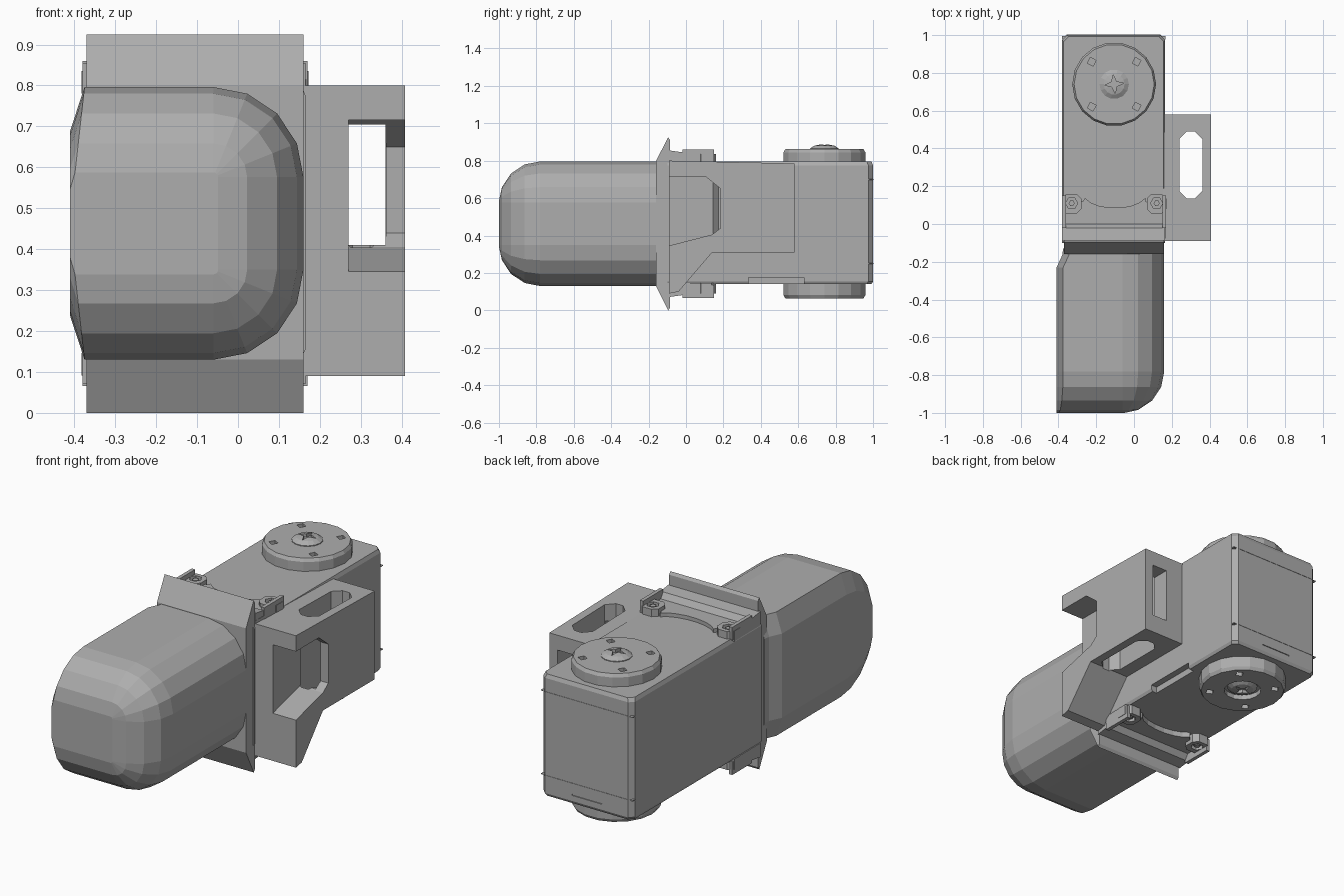
import bpy, bmesh, math
from mathutils import Vector

if "Cube" in bpy.data.objects:
    bpy.data.objects.remove(bpy.data.objects["Cube"])

grey = bpy.data.materials.new("plain grey")
grey.diffuse_color = (0.42, 0.42, 0.42, 1)
grey.use_nodes = True
grey.node_tree.nodes["Principled BSDF"].inputs["Base Color"].default_value = grey.diffuse_color
ZC = 0.463  # middle height of the joint


def finish(name, bm):
    bmesh.ops.recalc_face_normals(bm, faces=bm.faces)
    me = bpy.data.meshes.new(name)
    bm.to_mesh(me)
    bm.free()
    me.materials.append(grey)
    ob = bpy.data.objects.new(name, me)
    bpy.context.collection.objects.link(ob)
    return ob


def loft(name, rings):
    bm = bmesh.new()
    vs = [[bm.verts.new(p) for p in r] for r in rings]
    n = len(rings[0])
    for a, b in zip(vs, vs[1:]):
        for i in range(n):
            bm.faces.new((a[i], a[(i + 1) % n], b[(i + 1) % n], b[i]))
    bm.faces.new(vs[0][::-1])
    bm.faces.new(vs[-1])
    return finish(name, bm)


def prism(name, pts, lo, hi, axis="z"):
    put = {"z": lambda a, b, h: (a, b, h), "x": lambda a, b, h: (h, a, b)}[axis]
    return loft(name, [[put(a, b, h) for a, b in pts] for h in (lo, hi)])


def rect(x0, x1, y0, y1, c=0):
    if not c:
        return [(x0, y0), (x1, y0), (x1, y1), (x0, y1)]
    return [(x0 + c, y0), (x1 - c, y0), (x1, y0 + c), (x1, y1 - c),
            (x1 - c, y1), (x0 + c, y1), (x0, y1 - c), (x0, y0 + c)]


def ngon(cx, cy, r, n, rot=0, r2=None):
    return [(cx + (r if i % 2 == 0 or r2 is None else r2) * math.cos(rot + 2 * math.pi * i / n),
             cy + (r if i % 2 == 0 or r2 is None else r2) * math.sin(rot + 2 * math.pi * i / n))
            for i in range(n)]


def cut(ob, *cutters):
    for c in cutters:
        c.hide_render = True
        m = ob.modifiers.new("cut", "BOOLEAN")
        m.operation, m.solver, m.object = "DIFFERENCE", "EXACT", c
    dg = bpy.context.evaluated_depsgraph_get()
    me = bpy.data.meshes.new_from_object(ob.evaluated_get(dg))
    ob.modifiers.clear()
    ob.data = me
    for c in cutters:
        bpy.data.objects.remove(c)
    return ob


def flip(ob, name):
    """Copy mirrored to the underside."""
    bm = bmesh.new()
    bm.from_mesh(ob.data)
    for v in bm.verts:
        v.co.z = 2 * ZC - v.co.z
    return finish(name, bm)


# Rounded finger link: full corners on the right, bevelled flat on the left
def finger_ring(y, t, xl=-0.41):
    r = 0.22
    c = r * math.cos(t)
    h, cx = 0.333 - r + c, 0.16 - r
    k = 0.035 * (0.3 + 0.7 * math.cos(t))
    pts = []
    for s in (-1, 1):
        arc = [(cx + c * math.sin(a), s * (0.333 - r + c * math.cos(a)))
               for a in [math.radians(d) for d in (0, 22, 45, 68, 90)]]
        side = [(xl, s * h * 0.68), (xl + k, s * h)] + arc
        pts += side if s < 0 else side[::-1]
    return [(x, y, ZC + z) for x, z in pts]


rings = [finger_ring(-0.13, 0, -0.375), finger_ring(-0.165, 0, -0.38), finger_ring(-0.23, 0)]
rings += [finger_ring(-0.78 - 0.22 * math.sin(t), t)
          for t in [math.radians(d) for d in (0, 22, 45, 68, 87)]]
loft("finger_link", rings)

# Flared collar between finger and body
prism("collar", [(-0.16, 0.13), (-0.095, 0.0), (-0.085, 0.015), (-0.085, 0.91),
                 (-0.095, 0.925), (-0.16, 0.80)], -0.37, 0.16, "x")

# Main housing with chamfered rear corners
foot = [(-0.38, -0.1), (0.165, -0.1), (0.165, 0.975), (0.14, 1.0), (-0.355, 1.0), (-0.38, 0.975)]


def slab(z, d=0):
    return [(x + (d if x < -0.1 else -d), y - (d if y > 0 else 0), z) for x, y in foot]


body = loft("housing", [slab(0.14, 0.008), slab(0.155), slab(0.775), slab(0.795, 0.008)])
cut(body,
    prism("groove_side", rect(0.335, 0.63, 0.1, 0.175), 0.13, 0.3, "x"),
    prism("groove_rear", rect(-0.2, -0.02, 0.995, 1.1), 0.185, 0.192))
# Rear cover seams
for nm, z in (("upper", 0.70), ("lower", 0.25)):
    prism("seam_" + nm, rect(-0.382, 0.167, 0.97, 1.002, 0.026), z - 0.002, z + 0.002)

# Side bracket with slot, tunnel and open front notch
bracket = prism("side_bracket", [(-0.09, 0.09), (-0.04, 0.10), (0.14, 0.31), (0.58, 0.31),
                                 (0.58, 0.785), (-0.09, 0.80)], 0.15, 0.408, "x")
tunnel = loft("tunnel", [[(x, y, z) for x, z in rect(0.27, 0.36, 0.41, 0.705)] for y in (-0.2, 0.7)])
notch = prism("notch", [(-0.2, 0.32), (-0.09, 0.346), (0.14, 0.405), (0.185, 0.44),
                        (0.185, 0.65), (0.105, 0.715), (-0.2, 0.715)], 0.27, 0.5, "x")
cut(bracket, prism("slot", rect(0.24, 0.362, 0.135, 0.49, 0.04), 0.0, 0.9), tunnel, notch)

# Hub discs with pin holes and a centre screw
HX, HY = -0.105, 0.74
hub = loft("hub_top", [[(x, y, z) for x, y in ngon(HX, HY, r, 18)]
                       for z, r in ((0.78, 0.222), (0.845, 0.222), (0.862, 0.212))])
hub_low = flip(hub, "hub_bottom")
for h, z0, z1 in ((hub, 0.84, 0.9), (hub_low, 0.03, 0.09)):
    cut(h, *[prism("pin", ngon(HX + r * math.cos(a), HY + r * math.sin(a), 0.024, 4, 0.3), z0, z1)
             for r in (0.168,) for a in [math.radians(45 + 90 * i) for i in range(4)]])
cut(hub_low, prism("screw_recess", ngon(HX, HY, 0.095, 14), 0.03, 0.09))


def screw(name, base, up):
    ob = loft(name, [[(x, y, base + up * z) for x, y in ngon(HX, HY, r, 14)]
                     for z, r in ((-0.02, 0.078), (0.006, 0.078), (0.02, 0.055), (0.026, 0.025))])
    z = sorted((base + up * 0.008, base + up * 0.06))
    return cut(ob, prism("cross", ngon(HX, HY, 0.05, 8, 0.1, 0.018), *z))


screw("screw_top", 0.86, 1)
screw("screw_bottom", 0.088, -1)

# Clip plates with scooped edge, step and two screw bosses, top and bottom
scoop = [(-0.1 + 0.17 * math.cos(a), 0.165 - 0.08 * math.sin(a))
         for a in [math.radians(d) for d in range(0, 181, 20)]]
plate = prism("clip_plate_top", [(-0.38, -0.09), (0.165, -0.09), (0.17, 0.05), (0.17, 0.1)]
              + [(0.12, 0.1), (0.06, 0.12)] + scoop[1:-1]
              + [(-0.27, 0.12), (-0.33, 0.1), (-0.38, 0.1)], 0.78, 0.815)
step = prism("clip_step_top", [(-0.09, 0.79), (-0.02, 0.79), (0.0, 0.815), (-0.02, 0.845),
                               (-0.09, 0.855)], -0.38, 0.165, "x")
parts = [plate, step]
for nm, cx, s in (("left", -0.33, 1), ("right", 0.12, -1)):
    boss = prism("clip_boss_" + nm + "_top", rect(cx - 0.052, cx + 0.052, 0.055, 0.16, 0.025), 0.78, 0.835)
    cut(boss, prism("hole", ngon(cx, 0.11, 0.032, 6), 0.815, 0.9))
    pin = prism("clip_pin_" + nm + "_top", ngon(cx, 0.11, 0.016, 6), 0.80, 0.83)
    tab = prism("clip_tab_" + nm + "_top", rect(cx - 0.05 if s > 0 else cx + 0.03,
                                                cx - 0.03 if s > 0 else cx + 0.05, -0.02, 0.15), 0.79, 0.86)
    parts += [boss, pin, tab]
for p in parts:
    flip(p, p.name.replace("_top", "_bottom"))
